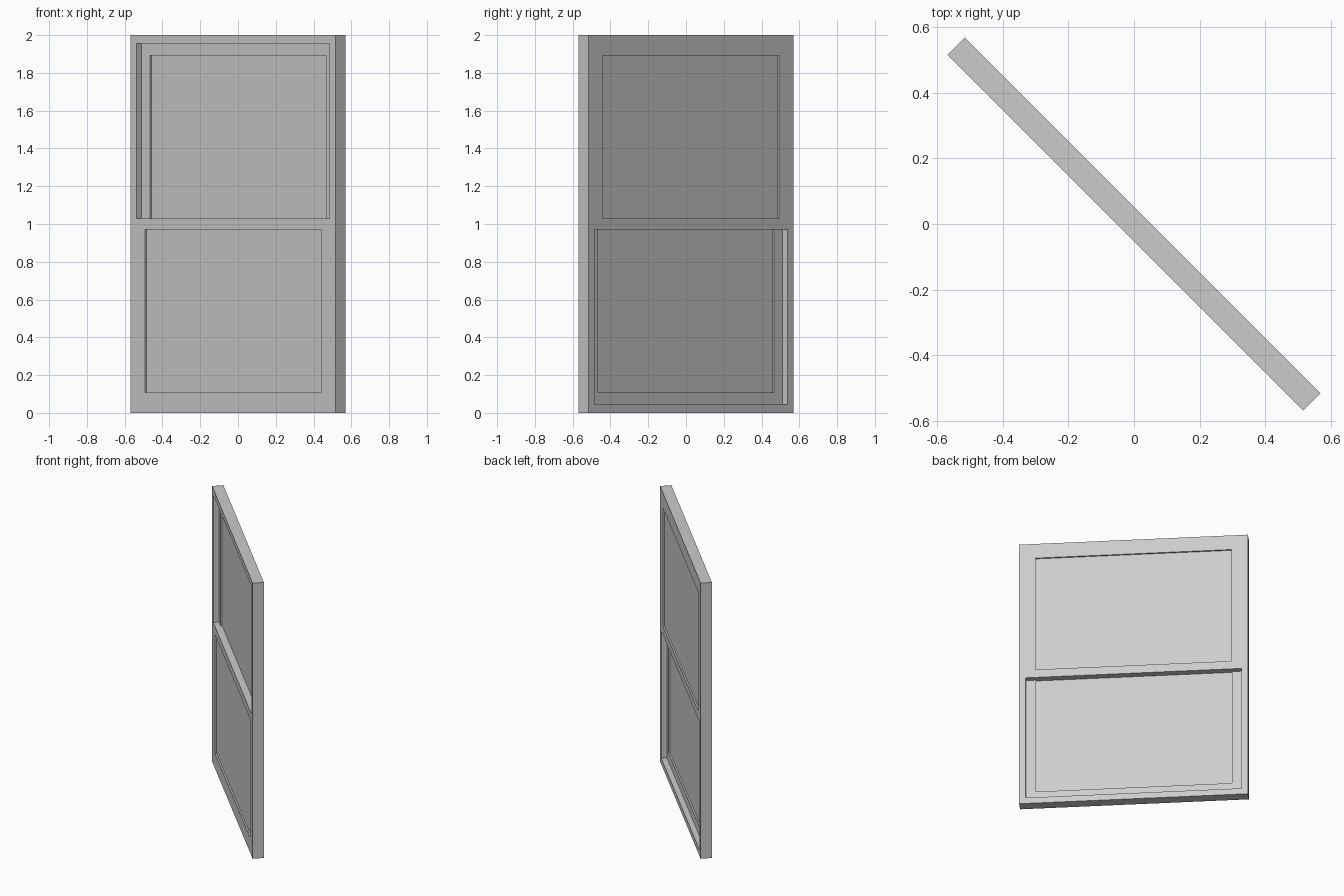
import bpy
import bmesh
import math
from mathutils import Matrix

cube = bpy.data.objects.get("Cube")
if cube:
    bpy.data.objects.remove(cube, do_unlink=True)

# One plain grey for the whole window
GREY = (0.6, 0.6, 0.6, 1.0)
grey = bpy.data.materials.new("light_grey")
grey.use_nodes = True
grey.diffuse_color = GREY
grey.node_tree.nodes["Principled BSDF"].inputs["Base Color"].default_value = GREY

# The window stands diagonally; parts are modelled facing -y, then turned
TURN = Matrix.Rotation(math.radians(-45), 4, "Z")

HALF_W, HALF_D, HEIGHT = 0.768, 0.0375, 2.0
FRAME = 0.044       # width of the outer frame
STILE = 0.065       # width of the sash sides
MEETING = 0.06      # height of the overlapping middle rails
RECESS = 0.011      # pane set back from each sash face


def finish(bm, name):
    bmesh.ops.recalc_face_normals(bm, faces=bm.faces)
    mesh = bpy.data.meshes.new(name)
    bm.to_mesh(mesh)
    bm.free()
    mesh.materials.append(grey)
    obj = bpy.data.objects.new(name, mesh)
    obj.matrix_world = TURN
    bpy.context.collection.objects.link(obj)
    return obj


def corners(bm, half, y, low, high):
    return [bm.verts.new((x, y, z)) for x, z in
            ((-half, low), (half, low), (half, high), (-half, high))]


def ring(name, outer, inner, front, back):
    """Rectangular frame; outer and inner are (half width, low, high)."""
    bm = bmesh.new()
    loops = [corners(bm, h, y, lo, hi) for (h, lo, hi), y in
             ((outer, front), (outer, back), (inner, back), (inner, front))]
    for a, b in zip(loops, loops[1:] + loops[:1]):
        for i in range(4):
            j = (i + 1) % 4
            bm.faces.new((a[i], a[j], b[j], b[i]))
    return finish(bm, name)


def slab(name, size, front, back):
    bm = bmesh.new()
    half, low, high = size
    a = corners(bm, half, front, low, high)
    b = corners(bm, half, back, low, high)
    bm.faces.new(a)
    bm.faces.new(b)
    for i in range(4):
        j = (i + 1) % 4
        bm.faces.new((a[i], a[j], b[j], b[i]))
    return finish(bm, name)


# Outer frame
opening = (HALF_W - FRAME, FRAME, HEIGHT - FRAME)
ring("outer_frame", (HALF_W, 0, HEIGHT), opening, -HALF_D, HALF_D)

# Two sliding sashes: the lower in the front track, the upper in the back
half, bottom, top = opening
mid_low, mid_high = (HEIGHT - MEETING) / 2, (HEIGHT + MEETING) / 2
sashes = (
    ("lower", bottom, mid_high, bottom + STILE, mid_low, -HALF_D, 0),
    ("upper", mid_low, top, mid_high, top - STILE, 0, HALF_D),
)
for name, low, high, pane_low, pane_high, front, back in sashes:
    pane = (half - STILE, pane_low, pane_high)
    ring(name + "_sash", (half, low, high), pane, front, back)
    slab(name + "_pane", pane, front + RECESS, back - RECESS)
